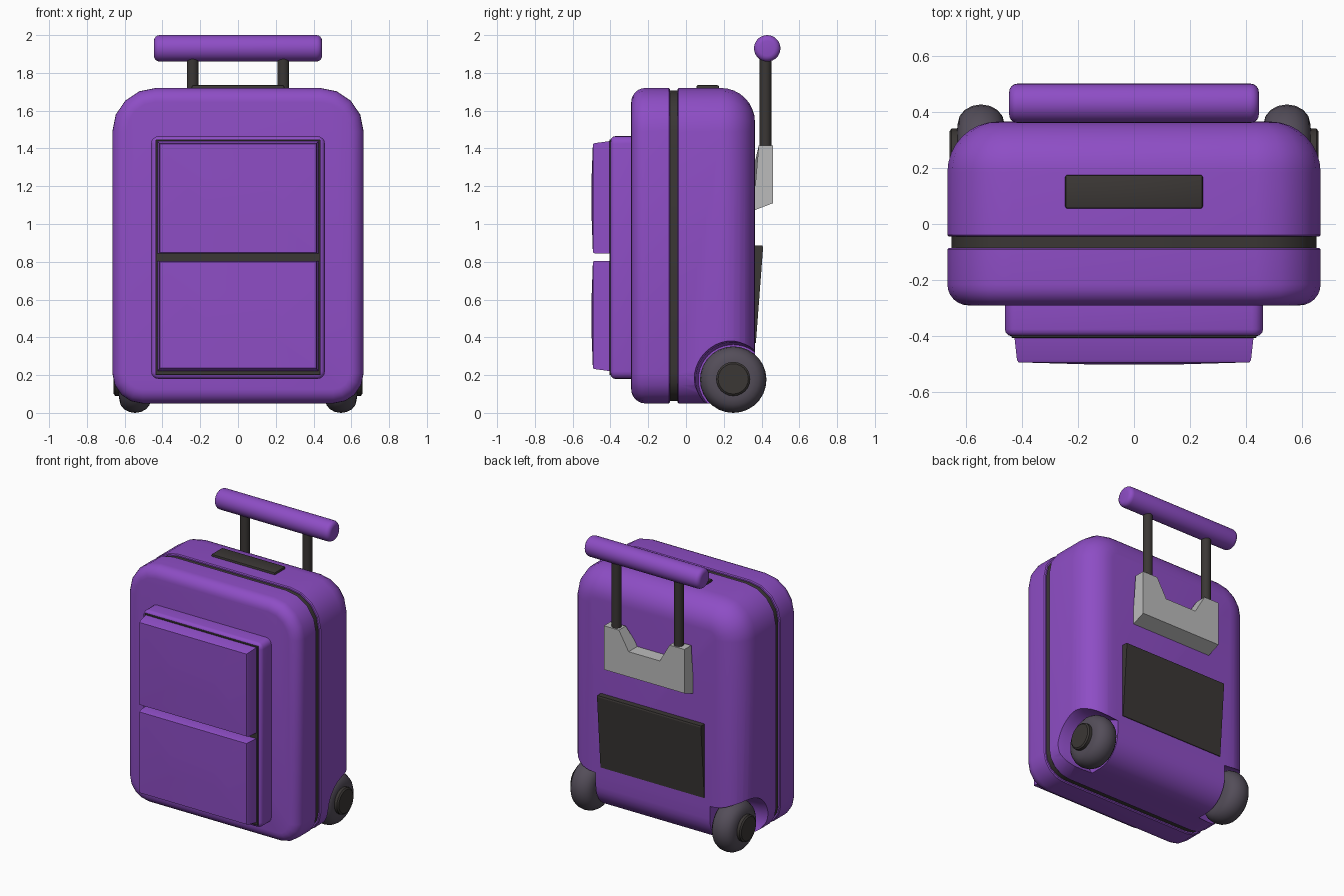
import bpy, bmesh, math

if "Cube" in bpy.data.objects:
    bpy.data.objects.remove(bpy.data.objects["Cube"])


def material(name, rgb):
    m = bpy.data.materials.new(name)
    m.diffuse_color = (*rgb, 1)
    m.use_nodes = True
    m.node_tree.nodes["Principled BSDF"].inputs["Base Color"].default_value = m.diffuse_color
    return m


PURPLE = material("purple", (0.27, 0.075, 0.56))
BLACK = material("charcoal", (0.043, 0.038, 0.035))
RUBBER = material("wheel_grey", (0.088, 0.075, 0.1))
GREY = material("light_grey", (0.5, 0.5, 0.5))


def finish(name, bm, mat, angle=35):
    bmesh.ops.recalc_face_normals(bm, faces=bm.faces)
    me = bpy.data.meshes.new(name)
    bm.to_mesh(me)
    bm.free()
    ob = bpy.data.objects.new(name, me)
    bpy.context.collection.objects.link(ob)
    if mat:
        me.materials.append(mat)
    smooth(ob, angle)
    return ob


def smooth(ob, angle):
    bpy.ops.object.select_all(action='DESELECT')
    ob.select_set(True)
    bpy.context.view_layer.objects.active = ob
    if angle:
        bpy.ops.object.shade_smooth_by_angle(angle=math.radians(angle))


def loft(name, rings, mat, angle=35):
    """Skin a list of equal-length point rings and cap both ends."""
    bm = bmesh.new()
    vs = [[bm.verts.new(p) for p in r] for r in rings]
    n = len(vs[0])
    for a, b in zip(vs, vs[1:]):
        for i in range(n):
            j = (i + 1) % n
            bm.faces.new((a[i], a[j], b[j], b[i]))
    bm.faces.new(vs[0])
    bm.faces.new(vs[-1])
    return finish(name, bm, mat, angle)


def round_rect(y, w, z0, z1, rt, rb, d=0, seg=4):
    """Rounded rectangle in XZ at depth y, shrunk by d."""
    w, z0, z1 = w - d, z0 + d, z1 - d
    rt, rb = max(rt - d, 0.02), max(rb - d, 0.02)
    pts = []
    corners = ((w - rt, z1 - rt, rt, 0), (-w + rt, z1 - rt, rt, 90),
               (-w + rb, z0 + rb, rb, 180), (w - rb, z0 + rb, rb, 270))
    for cx, cz, r, a0 in corners:
        for k in range(seg + 1):
            a = math.radians(a0 + 90 * k / seg)
            pts.append((cx + r * math.cos(a), y, cz + r * math.sin(a)))
    return pts


def shell(name, y_seam, y_end, r, rect, mat, seg=6, flat=35):
    """Slab from y_seam to y_end with the far rim rounded by r."""
    s = 1 if y_end > y_seam else -1
    lip = 0.006
    rings = [round_rect(y_seam, *rect, d=lip), round_rect(y_seam + s * lip, *rect)]
    for k in range(seg + 1):
        a = math.radians(90 * k / seg)
        rings.append(round_rect(y_end - s * r * (1 - math.sin(a)), *rect,
                                d=r * (1 - math.cos(a))))
    return loft(name, rings, mat, flat)


def box(name, lo, hi, mat, bevel=0, seg=2):
    bm = bmesh.new()
    bmesh.ops.create_cube(bm, size=1)
    for v in bm.verts:
        v.co = [(l + h) / 2 + c * (h - l) for l, h, c in zip(lo, hi, v.co)]
    if bevel:
        bmesh.ops.bevel(bm, geom=bm.edges[:], offset=bevel, segments=seg,
                        profile=0.5, affect='EDGES')
    return finish(name, bm, mat)


def lathe_x(name, profile, y, z, mat, n=28, side=1):
    """Spin (x, radius) points around an x-directed axis."""
    rings = [[(side * x, y + r * math.cos(2 * math.pi * i / n),
               z + r * math.sin(2 * math.pi * i / n)) for i in range(n)]
             for x, r in profile]
    return loft(name, rings, mat)


# suitcase body: front shell, rear shell and the dark seam band between
BODY = (0.665, 0.05, 1.72, 0.23, 0.16)
shell("front_shell", -0.085, -0.29, 0.075, BODY, PURPLE)
rear = shell("rear_shell", -0.045, 0.365, 0.18, BODY, PURPLE, seg=8)
BAND = (0.651, 0.064, 1.706, 0.22, 0.15)
loft("seam_band", [round_rect(-0.1, *BAND), round_rect(-0.03, *BAND)], BLACK)

# wheel wells cut into the rear lower corners
WY, WZ = 0.25, 0.176
for s in (-1, 1):
    cut = lathe_x("well_cutter", [(0.44, 0.185), (0.62, 0.198), (0.75, 0.225)],
                  WY, WZ, PURPLE, 40, s)
    cut.hide_render = True
    bpy.context.view_layer.objects.active = rear
    mod = rear.modifiers.new("well", 'BOOLEAN')
    mod.operation, mod.solver, mod.object = 'DIFFERENCE', 'EXACT', cut
    bpy.ops.object.modifier_apply(modifier=mod.name)
    bpy.data.objects.remove(cut)
smooth(rear, 35)

# wheels with hubs and axles
tyre = [(0.46, 0.09)]
for k in range(9):
    a = math.radians(180 - 180 * k / 8)
    tyre.append((0.545 + 0.083 * math.cos(a), 0.108 + 0.068 * math.sin(a)))
tyre.append((0.63, 0.09))
for s, side in ((-1, "left"), (1, "right")):
    lathe_x("wheel_" + side, tyre, WY, WZ, RUBBER, 28, s)
    lathe_x("hub_" + side, [(0.6, 0.09), (0.65, 0.09), (0.658, 0.08)],
            WY, WZ + 0.004, BLACK, 24, s)
    lathe_x("axle_" + side, [(0.42, 0.05), (0.5, 0.05)], WY, WZ, BLACK, 16, s)

# raised front panel and its dark backing
shell("front_panel", -0.27, -0.40, 0.025, (0.46, 0.18, 1.465, 0.04, 0.04), PURPLE, seg=3)
box("pocket_backing", (-0.437, -0.406, 0.2), (0.437, -0.39, 1.447), BLACK, 0.003, 1)


# two tapered pockets with softly pillowed faces
def rect_ring(y, w, z0, z1):
    return [(-w, y, z0), (w, y, z0), (w, y, z1), (-w, y, z1)]


for name, z0, z1, t0, t1 in (("upper_pocket", 0.845, 1.44, 0.0, 0.012),
                             ("lower_pocket", 0.22, 0.805, 0.012, 0.0)):
    loft(name, [rect_ring(-0.395, 0.427, z0, z1),
                rect_ring(-0.484, 0.417, z0 + t0, z1 - t1),
                rect_ring(-0.493, 0.412, z0 + t0 + 0.005, z1 - t1 - 0.005),
                rect_ring(-0.5, 0.17, z0 + 0.2, z1 - 0.2)], PURPLE, 50)

# carry pad on top
box("top_pad", (-0.245, 0.055, 1.70), (0.245, 0.175, 1.735), BLACK, 0.008)

# wedge-shaped dark panel on the back
loft("back_panel", [[(x, 0.34, 0.37), (x, 0.370, 0.37), (x, 0.408, 0.875),
                     (x, 0.405, 0.885), (x, 0.34, 0.885)] for x in (-0.4, 0.4)],
     BLACK, 20)

# pale bracket holding the telescopic poles: notched plate, trimmed at the edges
bm = bmesh.new()
half = [(0.31, 1.07), (0.31, 1.415), (0.195, 1.415), (0.12, 1.285)]
outline = half + [(-x, z) for x, z in reversed(half)]
rings = []
for y in (0.355, 0.46):
    ring = []
    for x, z in outline:
        yy = y
        if y > 0.4 and z < 1.1:
            z = 1.11            # slanted underside
        if y < 0.4 and z > 1.4:
            yy = 0.385          # sloped front of the pole sleeves
        ring.append((x, yy, z))
    rings.append(ring)
bm.free()
loft("pole_bracket", rings, GREY, 0)

# poles
for s, side in ((-1, "left"), (1, "right")):
    bm = bmesh.new()
    bmesh.ops.create_cone(bm, cap_ends=True, segments=20, radius1=0.031,
                          radius2=0.031, depth=0.6)
    bmesh.ops.translate(bm, verts=bm.verts, vec=(s * 0.24, 0.421, 1.6))
    finish("pole_" + side, bm, BLACK)

# grip bar with rounded ends
R, L = 0.07, 0.445
end = [(L - 0.03 + 0.03 * math.sin(a), R - 0.03 + 0.03 * math.cos(a))
       for a in (math.pi / 2 * k / 4 for k in range(5))]
lathe_x("grip", [(-x, r) for x, r in reversed(end)] + end, 0.43, 1.93, PURPLE)
